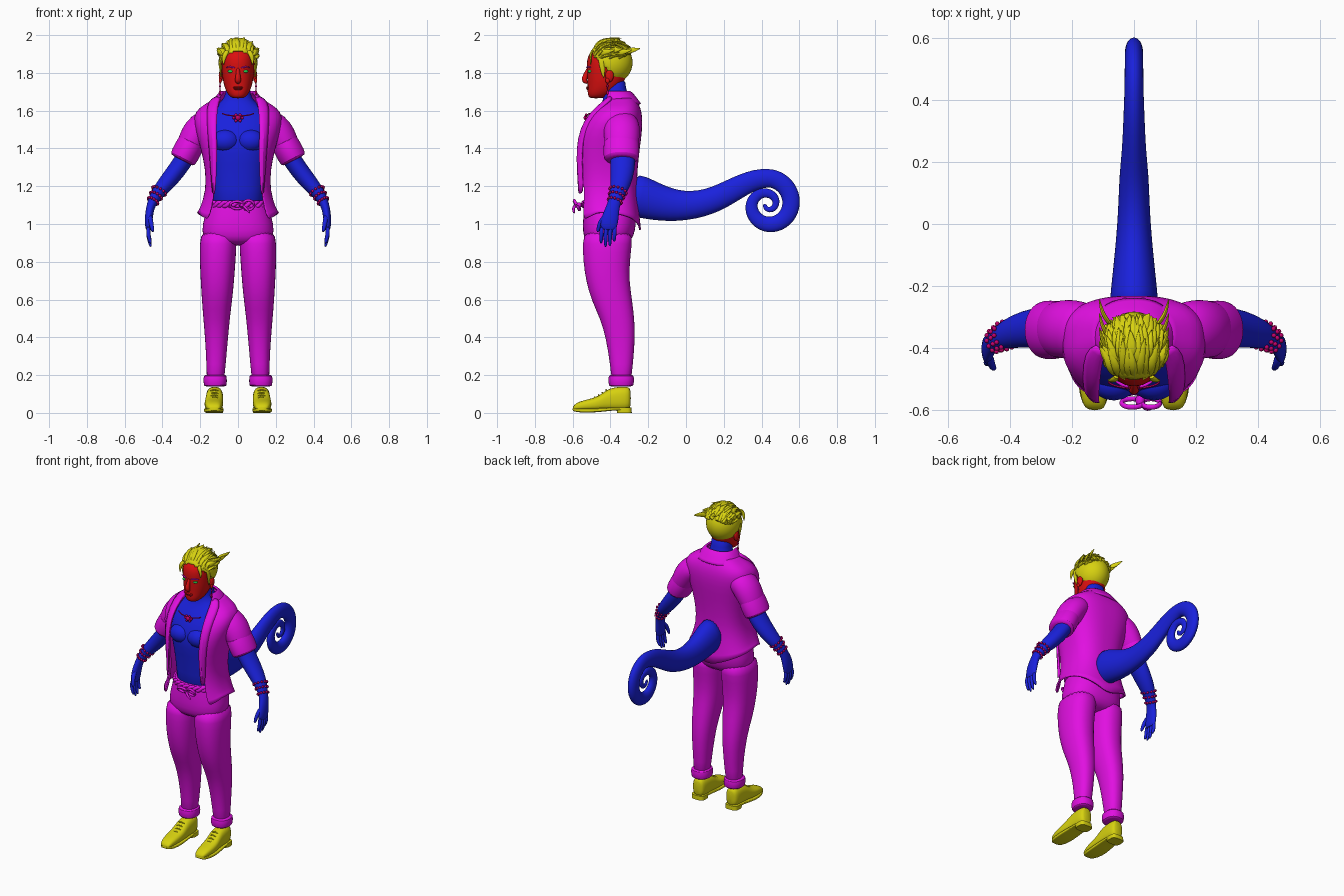
import bpy, bmesh, math, random
from math import sin, cos, pi
from mathutils import Vector, Matrix

random.seed(4)

def mat(name, rgb):
    m = bpy.data.materials.new(name)
    m.diffuse_color = (*rgb, 1)
    return m

BLUE = mat("blue", (0.01, 0.015, 0.72))
PINK = mat("magenta", (0.75, 0.005, 0.75))
GOLD = mat("yellow", (0.68, 0.64, 0.005))
RED = mat("red", (0.7, 0.005, 0.005))
GREEN = mat("green", (0.02, 0.7, 0.08))
WINE = mat("crimson", (0.55, 0.0, 0.15))
DARK = mat("dark", (0.15, 0.0, 0.02))

def finish(name, bm, m, mirror=False, sub=0, thick=0):
    bmesh.ops.recalc_face_normals(bm, faces=bm.faces)
    me = bpy.data.meshes.new(name)
    bm.to_mesh(me)
    bm.free()
    me.materials.append(m)
    for p in me.polygons:
        p.use_smooth = True
    me.set_sharp_from_angle(angle=math.radians(60))
    ob = bpy.data.objects.new(name, me)
    bpy.context.collection.objects.link(ob)
    if sub:
        s = ob.modifiers.new("smooth", 'SUBSURF')
        s.levels = s.render_levels = sub
    if thick:
        s = ob.modifiers.new("thickness", 'SOLIDIFY')
        s.thickness = thick
        s.offset = 0
    if mirror:
        ob.modifiers.new("mirror", 'MIRROR')
    return ob

def skin(bm, rings, closed=True, caps=True):
    vs = [[bm.verts.new(p) for p in r] for r in rings]
    n = len(vs[0])
    for a, b in zip(vs, vs[1:]):
        for j in range(n if closed else n - 1):
            k = (j + 1) % n
            bm.faces.new((a[j], a[k], b[k], b[j]))
    if closed and caps:
        bm.faces.new(vs[0])
        bm.faces.new(vs[-1])

# Sections (level, a0, a1, b0, b1) stacked along z or y; gaps leave the front open
def loft(name, secs, m, mirror=False, axis='z', n=24, power=2.3, sub=1, gaps=None, thick=0, hem=None):
    rings = []
    for i, (u, a0, a1, b0, b1) in enumerate(secs):
        ra, rb, ca, cb = (a1 - a0) / 2, (b1 - b0) / 2, (a0 + a1) / 2, (b0 + b1) / 2
        t0 = math.asin((gaps[i] / ra) ** (power / 2)) if gaps else 0
        ring = []
        for j in range(n):
            t = t0 + (2 * pi - 2 * t0) * j / (n - 1 if gaps else n)
            s, c = sin(t), cos(t)
            a = ca + ra * math.copysign(abs(s) ** (2 / power), s)
            b = cb - rb * math.copysign(abs(c) ** (2 / power), c)
            z = hem(a, b) if hem and i == 0 else u
            ring.append((a, b, z) if axis == 'z' else (a, u, b))
        rings.append(ring)
    bm = bmesh.new()
    skin(bm, rings, closed=not gaps)
    return finish(name, bm, m, mirror, sub, thick)

# Tube along points (x, y, z, radius along ref, radius across)
def tube(bm, pts, ref=(0, 1, 0), n=12, closed=False):
    P = [Vector(p[:3]) for p in pts]
    rings = []
    for i, p in enumerate(pts):
        t = (P[min(i + 1, len(P) - 1)] - P[max(i - 1, 0)]).normalized()
        a = Vector(ref)
        a = (a - t * a.dot(t)).normalized()
        b = t.cross(a)
        rings.append([P[i] + a * p[3] * cos(2 * pi * k / n) + b * p[4] * sin(2 * pi * k / n) for k in range(n)])
    skin(bm, rings)

def sweep(name, paths, m, mirror=False, ref=(0, 1, 0), n=12, sub=1):
    bm = bmesh.new()
    for p in paths:
        tube(bm, p, ref, n)
    return finish(name, bm, m, mirror, sub)

def balls(name, items, m, mirror=False, seg=16):
    bm = bmesh.new()
    for loc, sc in items:
        bmesh.ops.create_uvsphere(bm, u_segments=seg, v_segments=seg // 2, radius=1,
                                  matrix=Matrix.Translation(loc) @ Matrix.Diagonal((*sc, 1)))
    return finish(name, bm, m, mirror)

def sym(rows):
    return [(z, -x, x, f, b) for z, x, f, b in rows]

# Body
loft("torso", sym([(1.02, .14, -.525, -.28), (1.2, .14, -.53, -.29), (1.32, .155, -.545, -.28),
     (1.42, .175, -.558, -.27), (1.5, .2, -.535, -.26), (1.57, .19, -.495, -.265), (1.62, .13, -.455, -.275),
     (1.66, .07, -.435, -.3), (1.72, .062, -.44, -.32), (1.78, .062, -.45, -.32)]), BLUE, n=32)
balls("chest_muscles", [((.065, -.51, 1.44), (.075, .06, .06))], BLUE, True)
sweep("arm", [[(.21, -.34, 1.48, .065, .06), (.28, -.335, 1.35, .068, .05), (.32, -.335, 1.29, .066, .05),
      (.38, -.345, 1.215, .056, .046), (.425, -.362, 1.165, .043, .036), (.452, -.378, 1.12, .034, .027),
      (.465, -.388, 1.085, .036, .022), (.472, -.4, 1.04, .046, .022), (.474, -.41, .99, .046, .019),
      (.473, -.411, .965, .04, .014)]], BLUE, True, n=16)
fingers = []
for k, end in enumerate((.895, .875, .88, .905)):
    y = -.445 + .023 * k
    fingers.append([(.474, y, .99, .012, .012), (.476, y - .003, .95, .0125, .0125),
                    (.47, y - .004, (.95 + end) / 2, .011, .011), (.46, y - .004, end, .007, .007)])
fingers.append([(.468, -.42, 1.05, .015, .014), (.462, -.45, 1.015, .015, .014),
                (.456, -.463, .985, .012, .012), (.45, -.468, .955, .008, .008)])
sweep("fingers", fingers, BLUE, True, n=8)

# Tail with spiral end
tail = [(-.3, 1.155, .118), (-.24, 1.145, .112), (-.16, 1.117, .1), (-.08, 1.1, .088), (0, 1.096, .078), (.08, 1.107, .072),
        (.16, 1.132, .068), (.24, 1.175, .063), (.31, 1.212, .058), (.37, 1.236, .054)]
R = [.14, .122, .108, .088, .057, .04, .028, .015]
W = [.05, .047, .042, .032, .024, .018, .014, .009]
for k in range(7 * 6 + 1):
    q, f = divmod(k / 6, 1)
    q = int(q)
    e = min(q + 1, 7)
    r, w = R[q] + (R[e] - R[q]) * f, W[q] + (W[e] - W[q]) * f
    th = pi / 2 - k * pi / 12
    tail.append((.435 + r * cos(th), 1.105 + r * sin(th), w))
sweep("tail", [[(0, y, z, w * (.7 if y < .2 else .62), w) for y, z, w in tail]], BLUE, ref=(1, 0, 0), n=20)

# Trousers
loft("trouser_hips", sym([(.885, .12, -.49, -.33), (.91, .175, -.535, -.29), (.96, .195, -.548, -.268), (1.04, .178, -.545, -.262),
     (1.12, .158, -.535, -.275), (1.13, .15, -.53, -.28)]), PINK, n=32, power=2.4)
loft("trouser_leg", [(.15, .073, .168, -.395, -.29), (.25, .066, .166, -.4, -.282), (.4, .052, .175, -.425, -.268),
     (.5, .043, .184, -.455, -.273), (.6, .03, .192, -.503, -.285), (.7, .02, .198, -.53, -.3), (.8, .013, .203, -.545, -.297),
     (.9, .006, .203, -.548, -.285), (.97, .01, .195, -.54, -.28)], PINK, True)
loft("trouser_cuff", [(.14, .07, .172, -.4, -.288), (.142, .06, .18, -.408, -.278), (.17, .058, .184, -.412, -.274),
     (.198, .06, .182, -.41, -.276), (.202, .07, .17, -.4, -.285)], PINK, True)

# Jacket
loft("jacket", sym([(1.0, .212, -.575, -.243), (1.08, .196, -.57, -.255), (1.18, .164, -.568, -.267), (1.29, .168, -.575, -.262),
     (1.4, .192, -.582, -.25), (1.5, .222, -.56, -.236), (1.57, .232, -.515, -.236), (1.61, .205, -.475, -.245),
     (1.64, .155, -.445, -.258), (1.665, .115, -.43, -.275)]), PINK, n=48, power=2.6, thick=.01,
     gaps=[.16, .14, .125, .118, .115, .118, .116, .11, .1, .09],
     hem=lambda x, y: 1.01 + .05 * min(1, (y + .57) / .1) if y < -.4 else 1.06 - .1 * (y + .4) / .16 * (1 - abs(x) / .3))
loft("collar", sym([(1.635, .135, -.47, -.243), (1.66, .122, -.46, -.262), (1.69, .1, -.45, -.285), (1.7, .088, -.445, -.3)]),
     PINK, n=32, thick=.012, gaps=[.115, .105, .088, .078])
bm = bmesh.new()
skin(bm, [[(a, y, z), ((a + b) / 2, y - .004, z + .003), (b, y + .022, z)] for z, y, a, b in
     [(1.67, -.405, .09, .12), (1.645, -.435, .103, .158), (1.58, -.51, .112, .162), (1.5, -.555, .115, .158),
      (1.4, -.574, .112, .15), (1.28, -.57, .114, .14), (1.16, -.563, .122, .132)]], closed=False)
finish("lapel", bm, PINK, True, 1, .012)
sweep("sleeve", [[(.12, -.345, 1.54, .08, .075), (.175, -.342, 1.53, .095, .08), (.215, -.34, 1.49, .098, .083),
      (.245, -.34, 1.435, .092, .075), (.28, -.34, 1.37, .085, .065)]], PINK, True, n=20)
sweep("sleeve_cuff", [[(.24, -.342, 1.445, .075, .06), (.242, -.342, 1.44, .095, .074), (.268, -.342, 1.39, .096, .075),
      (.294, -.342, 1.342, .096, .075), (.297, -.342, 1.336, .075, .058)]], PINK, True, n=20)

# Shoes
loft("shoe_upper", [(-.6, .1, .15, .015, .03), (-.585, .092, .165, .012, .052), (-.54, .083, .176, .012, .068), (-.48, .079, .178, .012, .08),
     (-.44, .078, .174, .012, .105), (-.405, .078, .17, .012, .132), (-.34, .078, .17, .012, .14), (-.305, .083, .165, .015, .138),
     (-.292, .095, .15, .03, .125)], GOLD, True, 'y', power=2.6)
loft("shoe_sole", [(-.602, .108, .145, .012, .026), (-.585, .088, .167, .004, .024), (-.52, .076, .183, 0, .022), (-.44, .076, .18, .006, .026),
     (-.38, .078, .172, .014, .03), (-.3, .082, .168, .014, .03), (-.288, .1, .15, .014, .03)], GOLD, True, 'y', power=5)
loft("shoe_heel", [(0, .08, .17, -.365, -.287), (.028, .08, .17, -.37, -.288)], GOLD, True, power=3.5, sub=0)
sweep("shoe_laces", [[(.1, y, z - .008, .005, .005), (.125, y - .004, z + .004, .005, .005), (.15, y, z - .008, .005, .005)]
      for y, z in ((-.48, .083), (-.46, .095), (-.44, .108), (-.42, .122))], GOLD, True, n=6)

# Head and face
loft("head", sym([(1.665, .025, -.505, -.45), (1.675, .045, -.518, -.41), (1.7, .062, -.522, -.37), (1.73, .073, -.52, -.34),
     (1.77, .082, -.523, -.32), (1.82, .086, -.523, -.305), (1.87, .088, -.527, -.3), (1.91, .082, -.51, -.31),
     (1.945, .05, -.46, -.35)]), RED, n=28, power=2.2)
sweep("nose", [[(0, -.515, 1.83, .009, .008), (0, -.526, 1.8, .011, .012), (0, -.538, 1.77, .016, .018),
      (0, -.538, 1.755, .018, .014), (0, -.52, 1.745, .01, .008)]], RED, ref=(1, 0, 0), n=10)
balls("eyes", [((.038, -.508, 1.808), (.017, .012, .008))], GREEN, True)
sweep("eyebrows", [[(.014, -.526, 1.826, .005, .004), (.04, -.521, 1.834, .006, .005), (.066, -.502, 1.828, .004, .003)]],
      PINK, True, n=8)
balls("lips", [((0, -.518, 1.724), (.026, .011, .005)), ((0, -.517, 1.715), (.022, .011, .006))], RED)
balls("mouth_line", [((0, -.521, 1.7195), (.027, .009, .002))], DARK)
balls("ears", [((.09, -.405, 1.785), (.012, .022, .034)), ((.094, -.415, 1.76), (.008, .012, .016))], RED, True)
sweep("earrings", [[(.095, -.415, z, .003, .003) for z in (1.75, 1.72, 1.7)]], WINE, True, n=6, sub=0)
balls("earring_drops", [((.095, -.415, 1.695), (.006, .006, .016)), ((.095, -.415, 1.73), (.006, .006, .006))], WINE, True, 10)

# Hair: scalp cap and swept-back locks
C, S = Vector((0, -.402, 1.855)), Vector((.1, .116, .113))
bm = bmesh.new()
bmesh.ops.create_uvsphere(bm, u_segments=40, v_segments=28, radius=1, matrix=Matrix.Translation(C) @ Matrix.Diagonal((*S, 1)))
low = [v for v in bm.verts if v.co.z < 1.75 + max(0, -.37 - v.co.y) * 1.15]
bmesh.ops.delete(bm, geom=low, context='VERTS')
finish("hair_cap", bm, GOLD, thick=.006)

def scalp(x, y, lift):
    u, v = x / S.x, (y - C.y) / S.y
    k = max(1, math.hypot(u, v) / .98)
    w = math.sqrt(max(0, 1 - (u * u + v * v) / k ** 2))
    return C + Vector((u / k * S.x, v / k * S.y, w * S.z)) * 1 + Vector((u / k * .3, v / k * .1, .9)) * lift

bm = bmesh.new()
for row in range(6):
    y0 = -.495 + row * .028
    for i in range(9):
        f = (i - 4 + .5 * (row % 2)) / 4.3
        x0 = f * (.07 if row == 0 else .095)
        L = random.uniform(.085, .125)
        dx = f * .016 + random.uniform(-.012, .012)
        up = random.uniform(.02, .04)
        pts = [(scalp(x0, y0, -.006), .008), (scalp(x0 + dx * .2, y0 + L * .25, .012), .017),
               (scalp(x0 + dx * .6, y0 + L * .6, .018), .014), (scalp(x0 + dx, min(y0 + L, -.3), up), .002)]
        P = [(*p, w, w * .5) for p, w in pts]
        P[3] = (*(Vector(P[3][:3]) + Vector((dx * .5, .008, -.004))), .001, .001)
        tube(bm, P, (1, 0, 0), 8)
# forelocks, sideburns and back locks
for s in (-1, 1):
    tube(bm, [(s * .055, -.49, 1.92, .012, .008), (s * .068, -.508, 1.9, .015, .008), (s * .078, -.503, 1.87, .011, .006),
              (s * .076, -.506, 1.84, .001, .001)], (1, 0, 0), 8)
    tube(bm, [(s * .088, -.45, 1.89, .02, .008), (s * .095, -.445, 1.85, .018, .008), (s * .092, -.44, 1.8, .012, .006),
              (s * .09, -.435, 1.77, .001, .001)], (0, 1, 0), 8)
    for k in range(4):
        y, z = -.46 + .045 * k, 1.91 + .008 * (k % 2)
        tube(bm, [(s * .075, y, z - .01, .014, .008), (s * .096, y + .025, z, .018, .008), (s * .107, y + .055, z + .005, .012, .006),
                  (s * .112, y + .085, z + .012, .001, .001)], (0, 0, 1), 8)
finish("hair_locks", bm, GOLD, sub=1)

# Necklace, bracelets and rope belt
neck = [(.085 * sin(t), -.505 - .025 * cos(t), 1.572 + .018 * (1 - cos(t)), .004, .004) for t in [-1.4 + 2.8 * k / 14 for k in range(15)]]
sweep("necklace", [neck], WINE, n=6)
balls("pendant", [((0, -.53, 1.562), (.014, .012, .014))] +
      [((.022 * cos(t), -.528, 1.562 + .018 * sin(t)), (.008, .007, .008)) for t in [k * pi / 3 for k in range(6)]], WINE)
beads = []
ax = Vector((.5, -.3, -.81)).normalized()
e1 = ax.cross(Vector((0, 1, 0))).normalized()
e2 = ax.cross(e1)
for c, ra, rb in (((.418, -.36, 1.175), .04, .046), ((.434, -.368, 1.15), .034, .041), ((.45, -.377, 1.122), .03, .037)):
    beads += [(Vector(c) + e1 * ra * cos(k * pi / 6) + e2 * rb * sin(k * pi / 6), (.008, .008, .008)) for k in range(12)]
balls("bracelets", beads, WINE, True, 8)
ropes = []
for ph in (0, pi):
    ropes.append([(.163 * sin(t), -.405 - .137 * cos(t) + .006 * sin(14 * t + ph), 1.105 + .012 * cos(14 * t + ph), .012, .01)
                  for t in [-1.5 + 3 * k / 50 for k in range(51)]])
sweep("rope_belt", ropes, PINK, ref=(0, 0, 1), n=8)
bow = [[(cx + rx * cos(t), -.578 - .014 * sin(t), 1.1 + rz * sin(t), .009, .008) for t in [k * pi / 8 for k in range(17)]]
       for cx, rx, rz in ((-.005, .036, .02), (.055, .03, .026))]
bow.append([(.025, -.585, 1.1, .01, .008), (.045, -.6, 1.08, .009, .008), (.065, -.59, 1.055, .006, .005)])
bow.append([(.02, -.55, 1.1, .016, .016), (.02, -.575, 1.1, .018, .018), (.02, -.596, 1.1, .01, .01)])
sweep("belt_bow", bow, PINK, ref=(.1, 1, .2), n=8)
